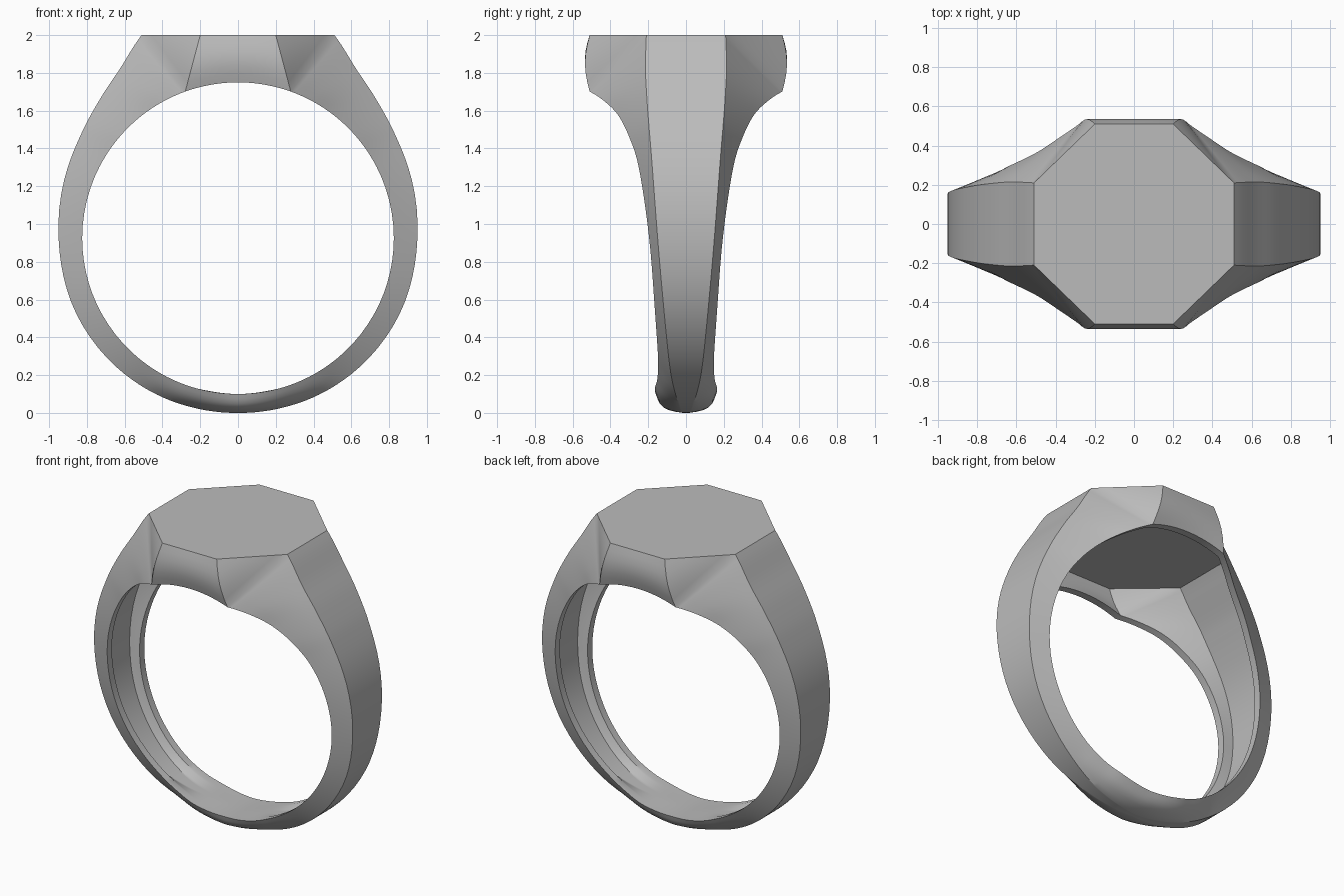
import bpy
import bmesh
from math import radians, sin, cos, sqrt, pi
from mathutils import Vector

default_cube = bpy.data.objects.get("Cube")
if default_cube:
    bpy.data.objects.remove(default_cube, do_unlink=True)

HOLE_RADIUS, HOLE_Z, TOP_Z, CEILING_Z = 0.825, 0.925, 2.0, 1.87
RIM = 0.05
STEPS, SIDE = 6, 6

# Shank stations from shoulder to bottom:
# outer angle, outer radius, outer half width, rim angle, rim half width,
# cavity floor angle, cavity floor radius
STATIONS = [
    (25.4, 1.19, .21, 19.8, .51, 29.3, 1.083),
    (34.4, 1.097, .215, 27, .445, 36, 1.03),
    (43.6, 1.043, .208, 37, .365, 44.5, .985),
    (52.4, 1.009, .198, 49, .303, 52.6, .95),
    (63.7, .982, .183, 63, .25, 63.7, .925),
    (90, .95, .15, 90, .195, 90, .895),
    (115, .945, .115, 115, .167, 115, .885),
    (140, .937, .08, 140, .148, 140, .87),
    (155, .932, .05, 155, .152, 155, .845),
    (165, .928, .035, 165, .165, 165, .825),
    (180, .925, .015, 180, .158, 180, .825),
]


def spline(rows, steps):
    """Catmull-Rom interpolation through rows of numbers."""
    rows = [Vector(r) for r in rows]
    padded = [2 * rows[0] - rows[1]] + rows + [2 * rows[-1] - rows[-2]]
    result = []
    for a, b, c, d in zip(padded, padded[1:], padded[2:], padded[3:]):
        for i in range(steps):
            t = i / steps
            result.append(b + (c - a) * (t / 2)
                          + (2 * a - 5 * b + 4 * c - d) * (t * t / 2)
                          + (3 * b - a - 3 * c + d) * (t ** 3 / 2))
    return result + [rows[-1]]


def polar(angle, radius, y):
    a = radians(angle)
    return Vector((radius * sin(a), y, HOLE_Z + radius * cos(a)))


def strip(bm, rows):
    """Skin a grid of points with quads."""
    grid = [[bm.verts.new(p) for p in row] for row in rows]
    for r, s in zip(grid, grid[1:]):
        for i in range(len(r) - 1):
            bm.faces.new((r[i], r[i + 1], s[i + 1], s[i]))


def ruled(p, q, bulge=0.0):
    """Line of points from p to q, rounded outwards by bulge."""
    swell = Vector((0, .033, -.021)) * bulge
    return [p.lerp(q, i / SIDE) + swell * sin(pi * i / SIDE)
            for i in range(SIDE + 1)]


def centred(p):
    return Vector((p.x, 0, p.z))


def head_wall(bm, corner, end, foot, bow):
    """Front wall and diagonal table edge of the head; returns both edges."""
    table = ruled(corner, end)
    crease = [p + Vector((0, bow * sin(pi * i / SIDE), 0))
              for i, p in enumerate(ruled(corner, foot))]
    rows = []
    for i, c in enumerate(crease):
        row = []
        for k in range(SIDE + 1):
            x = foot.x * k / SIDE
            low = HOLE_Z + sqrt(HOLE_RADIUS ** 2 - x * x)
            z = corner.z + (low - corner.z) * i / SIDE
            row.append(Vector((c.x * k / SIDE, c.y, z)))
        rows.append(row)
    strip(bm, rows)
    strip(bm, [ruled(t, c) for t, c in zip(table, crease)])
    # Flat octagonal plate, one quarter
    z = corner.z
    plate = [Vector((0, 0, z)), Vector((end.x, 0, z))] + table[::-1]
    bm.faces.new([bm.verts.new(p) for p in plate + [Vector((0, corner.y, z))]])
    return rows[-1]


bm = bmesh.new()
sections = spline(STATIONS, STEPS)
outer = [polar(s[0], s[1], s[2]) for s in sections]
rim = [polar(s[3], HOLE_RADIUS, s[4]) for s in sections]
lip = [polar(s[3], HOLE_RADIUS, s[4] - RIM) for s in sections]
floor = [polar(s[5], s[6], max(.008, s[2] - .012)) for s in sections]
round_off = [max(0, (s[0] - 145) / 35) for s in sections]

# Band: outer flat, rounded flank, rim, cavity wall and cavity floor
strip(bm, [ruled(centred(p), p) for p in outer])
strip(bm, [ruled(p, q, b) for p, q, b in zip(outer, rim, round_off)])
strip(bm, list(zip(rim, lip)))
strip(bm, [ruled(p, q) for p, q in zip(floor, lip)])
strip(bm, [ruled(centred(p), p) for p in floor])

# Head: outside shell, cavity shell and the rim joining them
outside = head_wall(bm, Vector((.2, .51, TOP_Z)), outer[0], rim[0], .025)
inside = head_wall(bm, Vector((.21, .48, CEILING_Z)), floor[0], lip[0], .01)
strip(bm, [outside, inside])

# Mirror the quarter to the full ring
bmesh.ops.remove_doubles(bm, verts=bm.verts[:], dist=.0005)
for axis in "XY":
    bmesh.ops.mirror(bm, geom=bm.verts[:] + bm.edges[:] + bm.faces[:],
                     axis=axis, merge_dist=.0005)
bmesh.ops.remove_doubles(bm, verts=bm.verts[:], dist=.0005)
bmesh.ops.dissolve_degenerate(bm, edges=bm.edges[:], dist=.0001)
bmesh.ops.recalc_face_normals(bm, faces=bm.faces[:])

mesh = bpy.data.meshes.new("signet_ring")
bm.to_mesh(mesh)
bm.free()
ring = bpy.data.objects.new("signet_ring", mesh)
bpy.context.collection.objects.link(ring)

# Single grey metal
grey = bpy.data.materials.new("plain_grey")
grey.use_nodes = True
colour = (.5, .5, .5, 1)
grey.diffuse_color = colour
grey.node_tree.nodes["Principled BSDF"].inputs["Base Color"].default_value = colour
mesh.materials.append(grey)

bpy.ops.object.select_all(action='DESELECT')
ring.select_set(True)
bpy.context.view_layer.objects.active = ring
bpy.ops.object.shade_smooth_by_angle(angle=radians(28))
